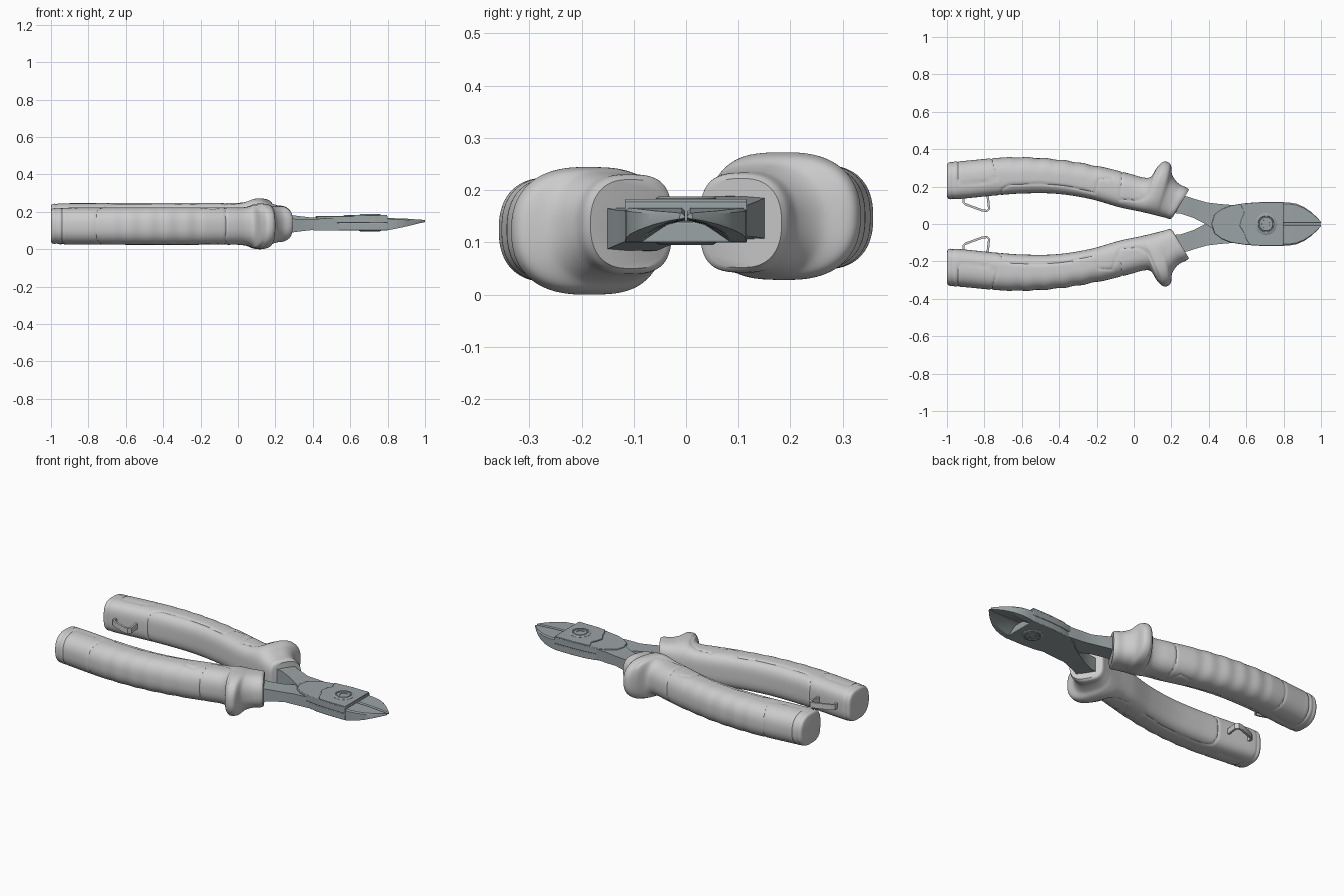
import bpy, bmesh, math
from mathutils import Vector

if "Cube" in bpy.data.objects:
    bpy.data.objects.remove(bpy.data.objects["Cube"])

metal = bpy.data.materials.new("steel")
metal.diffuse_color = (0.33, 0.37, 0.38, 1)
metal.use_nodes = True
metal.node_tree.nodes["Principled BSDF"].inputs["Base Color"].default_value = metal.diffuse_color
ZSUM = 0.272  # half-turn about the x axis maps z to ZSUM - z


def turn(p):
    return (p[0], -p[1], ZSUM - p[2])


def mirror(p):
    return (p[0], -p[1], p[2])


def loft(name, rings, mat=None, change=None, angle=35):
    """Skin a list of equal-length point rings and cap both ends."""
    bm = bmesh.new()
    rows = [[bm.verts.new(change(p) if change else p) for p in r] for r in rings]
    n = len(rows[0])
    for a, b in zip(rows, rows[1:]):
        for i in range(n):
            bm.faces.new((a[i], a[(i + 1) % n], b[(i + 1) % n], b[i]))
    bm.faces.new(rows[0])
    bm.faces.new(rows[-1])
    bmesh.ops.recalc_face_normals(bm, faces=bm.faces)
    me = bpy.data.meshes.new(name)
    bm.to_mesh(me)
    bm.free()
    ob = bpy.data.objects.new(name, me)
    bpy.context.collection.objects.link(ob)
    if mat:
        me.materials.append(mat)
    bpy.ops.object.select_all(action='DESELECT')
    ob.select_set(True)
    bpy.context.view_layer.objects.active = ob
    bpy.ops.object.shade_smooth_by_angle(angle=math.radians(angle))
    return ob


def plate(name, outline, z0, z1, bevel=0.003):
    ob = loft(name, [[(x, y, z) for x, y in outline] for z in (z0, z1)], metal)
    m = ob.modifiers.new("edge", 'BEVEL')
    m.width, m.segments, m.limit_method = bevel, 2, 'ANGLE'
    return ob


# Grip stations: outer x, outer y, inner x, inner y, half height, centre z
stations = [
    (-1.0, .315, -1.0, .15, .082, .148), (-.995, .325, -.995, .138, .091, .148),
    (-.98, .332, -.98, .132, .096, .148), (-.9, .338, -.9, .137, .098, .148),
    (-.75, .352, -.75, .152, .099, .148), (-.6, .359, -.6, .163, .1, .148),
    (-.4, .346, -.42, .162, .1, .148), (-.2, .312, -.24, .135, .1, .148),
    (-.02, .268, -.08, .09, .1, .148), (.05, .249, -.01, .075, .1, .149),
    (.09, .252, .03, .067, .107, .150), (.125, .305, .06, .06, .119, .150),
    (.16, .334, .085, .054, .122, .150), (.195, .32, .11, .048, .117, .148),
    (.205, .26, .135, .042, .105, .143), (.24, .215, .165, .034, .097, .139),
    (.28, .195, .195, .027, .094, .137), (.294, .183, .207, .036, .085, .137)]

# Seam lines pressed into the grip, in plan
seams = [
    [(-.97, .38), (-.97, .1)],
    [(-.94, .38), (-.94, .225), (-.925, .213), (-.8, .222), (-.74, .238), (-.73, .255), (-.77, .38)],
    [(-.73, .13), (-.7, .19), (-.66, .21), (-.5, .215), (-.35, .2), (-.21, .165),
     (-.19, .24), (-.12, .245), (-.1, .2), (-.075, .125)],
    [(-.06, .32), (-.075, .13), (.02, .125), (.075, .15), (.135, .29)]]


def seam_distance(x, y):
    best = 1
    for line in seams:
        for (ax, ay), (bx, by) in zip(line, line[1:]):
            dx, dy = bx - ax, by - ay
            t = max(0, min(1, ((x - ax) * dx + (y - ay) * dy) / (dx * dx + dy * dy)))
            best = min(best, math.hypot(x - ax - t * dx, y - ay - t * dy))
    return best


def dense_stations():
    s = [0]
    for a, b in zip(stations, stations[1:]):
        s.append(s[-1] + math.dist(a[:4], b[:4]) / 1.4)
    vs = [Vector(st) for st in stations]
    last = len(vs) - 1
    slope = [(vs[min(i + 1, last)] - vs[max(i - 1, 0)]) / (s[min(i + 1, last)] - s[max(i - 1, 0)])
             for i in range(last + 1)]
    out = []
    for i in range(last):
        h = s[i + 1] - s[i]
        n = max(3, round(h / .007))
        for k in range(n):
            t = k / n
            out.append(vs[i] * (2 * t**3 - 3 * t**2 + 1) + slope[i] * h * (t**3 - 2 * t**2 + t)
                       + vs[i + 1] * (3 * t**2 - 2 * t**3) + slope[i + 1] * h * (t**3 - t**2))
    return out + [vs[-1]]


def grip_ring(st, n=80):
    xo, yo, xi, yi, hz, cz = st
    cx, cy, ax, ay = (xo + xi) / 2, (yo + yi) / 2, (xo - xi) / 2, (yo - yi) / 2
    ring = []
    for i in range(n):
        a = 2 * math.pi * (i + .5) / n
        c, s = math.cos(a), math.sin(a)
        e = 2 / (2.4 if c > 0 else 3.2)
        u, w = math.copysign(abs(c)**e, c), math.copysign(abs(s)**e, s)
        x, y = cx + ax * u, cy + ay * u
        k = 1 - .045 * max(0, 1 - seam_distance(x, y) / .008)
        # Finger waves on the outer side
        if c > 0 and -.67 < x < -.17:
            k -= .045 * c * (.5 - .5 * math.cos(2 * math.pi * (x + .67) / .1))
        ring.append((cx + ax * u * k, cy + ay * u * k, cz + hz * w * k))
    return ring


rings = [grip_ring(st) for st in dense_stations()]

# Tether loop: a strap swept along a short path
path = [(-.91, .16), (-.912, .115), (-.9, .105), (-.81, .072), (-.785, .07), (-.775, .082), (-.785, .17)]
strap = []
for i, p in enumerate(path):
    d = (Vector(path[min(i + 1, 6)]) - Vector(path[max(i - 1, 0)])).normalized() * .006
    strap.append([(p[0] - d.y * a, p[1] + d.x * a, .148 + b)
                  for a, b in ((-1, -.016), (1, -.016), (1, .016), (-1, .016))])

# Steel arm for the back grip, stations x, y0, y1, z0, z1
arm = []
for x, y0, y1, z0, z1 in [(.1, .07, .18, .105, .19), (.25, .055, .158, .106, .188),
                          (.32, .032, .135, .110, .178), (.39, -.005, .115, .112, .170),
                          (.45, -.045, .108, .108, .172), (.54, -.085, .1, .108, .172)]:
    arm.append([(x, y0, z0), (x, y1, z0), (x, y1, z1), (x, y0, z1)])

# Jaw half: flat on top, hollowed underneath to a cutting edge
jaw = []
for x, yo, zb, zt in [(.79, .116, .1, .167), (.83, .115, .107, .166), (.87, .108, .115, .165),
                      (.91, .09, .124, .163), (.95, .062, .134, .16), (.98, .034, .141, .158),
                      (1.0, .012, .145, .156)]:
    edge = max(zb + .002, .142)
    jaw.append([(x, yo, zb), (x, yo, zt - .006), (x, yo * .93, zt), (x, .008, zt), (x, .002, zt - .006),
                (x, .002, edge), (x, yo * .3, edge - (edge - zb) * .2), (x, yo * .72, zb)])

for side, change in (("back", None), ("front", turn)):
    loft(side + "_grip", rings, None, change)
    loft(side + "_tether_loop", strap, None, change)
    loft(side + "_arm", arm, metal, change)
    loft(side + "_jaw", jaw, metal, mirror if change else None, 25)

# Joint head in two layers with a raised cheek on top
half = [(.43, .05), (.47, .08), (.52, .1), (.6, .112), (.68, .117), (.8, .117)]
outline = [(.415, 0)] + half + [(x, -y) for x, y in reversed(half)]
plate("head_top", outline, .14, .177)
plate("head_bottom", [(x + (.02 if x < .6 else 0), y) for x, y in outline], .1, .139)
plate("raised_cheek", [(.57, .106), (.68, .116), (.797, .116), (.797, -.116), (.68, -.116),
                       (.62, -.112), (.6, -.08), (.59, -.05), (.565, -.01), (.575, .03), (.59, .06)],
      .17, .183, .002)

# Pivot screws with a ringed head and six-sided socket
profile = [(.058, -.02), (.058, 0), (.052, .004), (.044, .004), (.042, .001), (.038, .001),
           (.036, .004), (.024, .004), (.0235, .001), (.001, .001)]


def pivot(name, z, sign):
    rs = []
    for r, h in profile:
        ring = []
        for i in range(48):
            a = 2 * math.pi * i / 48
            q = r
            if r < .03:
                m = a % (math.pi / 3) - math.pi / 6
                q = r * math.cos(math.pi / 6) / math.cos(m)
            ring.append((.706 + q * math.cos(a), q * math.sin(a), z + sign * h))
        rs.append(ring)
    loft(name, rs, metal)


pivot("pivot_top", .184, 1)
pivot("pivot_bottom", .099, -1)
